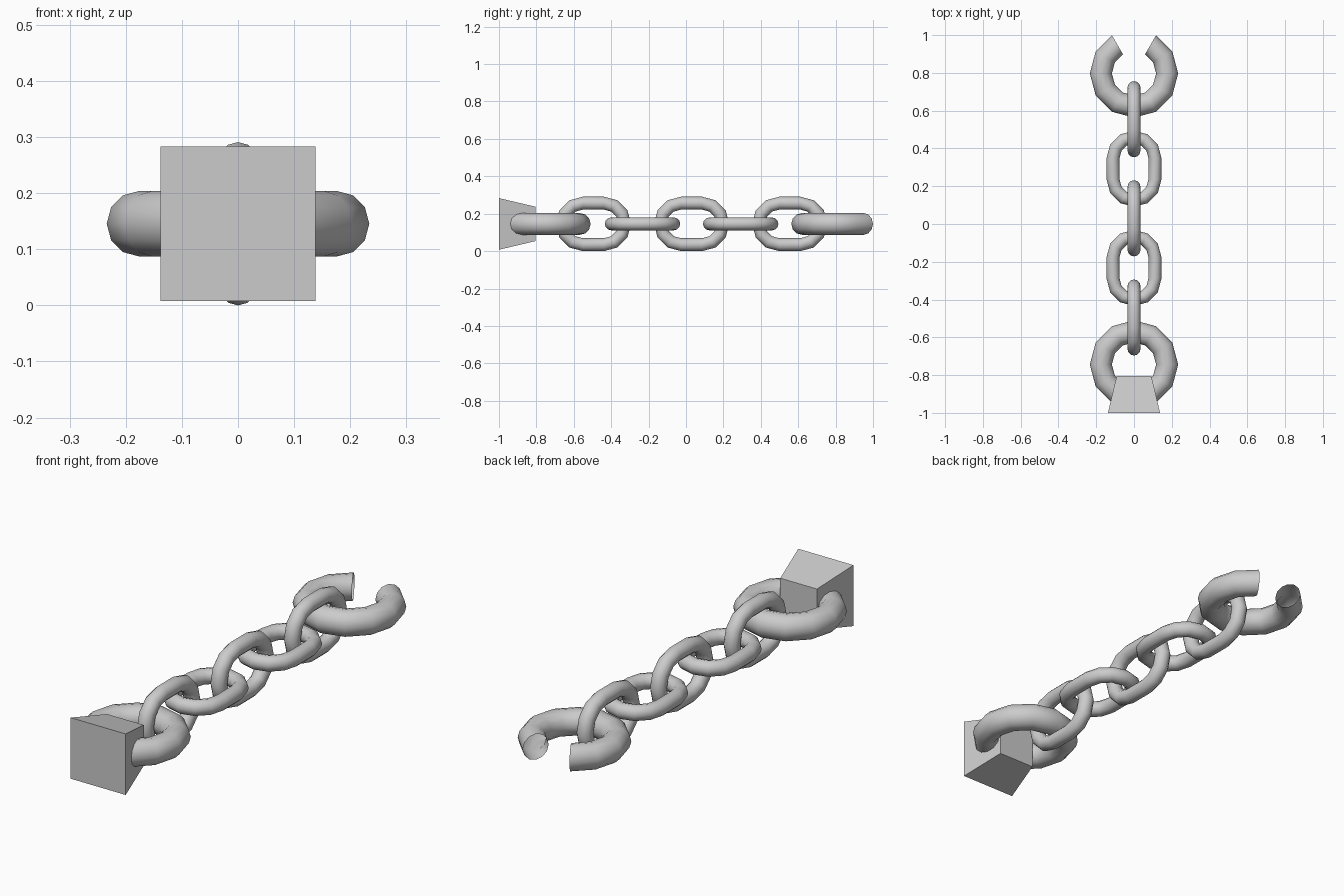
import bpy
from math import sin, cos, pi, radians

if "Cube" in bpy.data.objects:
    bpy.data.objects.remove(bpy.data.objects["Cube"])

CZ = 0.1455  # height of the chain axis


def tube(name, path, r, closed, vertical=False, sides=12):
    """Sweep a round section along (x, y, angle) stations lying in a plane."""
    verts, faces = [], []
    for px, py, a in path:
        for k in range(sides):
            t = 2 * pi * k / sides
            x = px + r * cos(t) * cos(a)
            y = py + r * cos(t) * sin(a)
            z = r * sin(t)
            verts.append((-z, y, x) if vertical else (x, y, z))
    n = len(path)
    for i in range(n if closed else n - 1):
        j = (i + 1) % n
        for k in range(sides):
            m = (k + 1) % sides
            faces.append((i * sides + k, j * sides + k, j * sides + m, i * sides + m))
    if not vertical:
        # the sweep order faces inward for flat rings
        faces = [f[::-1] for f in faces]
    else:
        faces = [f[::-1] for f in faces]
    me = bpy.data.meshes.new(name)
    me.from_pydata(verts, [], faces)
    me.shade_smooth()
    ob = bpy.data.objects.new(name, me)
    bpy.context.collection.objects.link(ob)
    return ob


def link_path(R=0.111, s=0.056):
    """Stadium outline: two half circles joined by straight sides."""
    pts = []
    for base, sy in ((0, s), (pi, -s)):
        for i in range(7):
            a = base + pi * i / 6
            pts.append((R * cos(a), sy + R * sin(a), a))
    return pts


def open_ring(name, y, gap_deg):
    """Thick ring with a 60 degree gap and open ends."""
    R = 0.1755
    angles = [radians(gap_deg + 30 + 30 * i) for i in range(11)]
    ob = tube(name, [(R * cos(a), R * sin(a), a) for a in angles], 0.0585, False)
    ob.location = (0, y, CZ)


# chain links, alternately upright and flat
for i in range(5):
    upright = i % 2 == 0
    link = tube(f"chain_link_{i + 1}", link_path(), 0.0345, True, upright)
    link.location = (0, -0.495 + 0.2625 * i, CZ)

# end rings
open_ring("back_open_ring", 0.797, 90)
open_ring("front_ring", -0.744, 270)

# tapered mounting block
verts = []
for y, h in ((-1.0, 0.138), (-0.805, 0.092)):
    verts += [(-h, y, CZ - h), (h, y, CZ - h), (h, y, CZ + h), (-h, y, CZ + h)]
faces = [(0, 1, 2, 3), (7, 6, 5, 4)]
faces += [(k, k + 4, (k + 1) % 4 + 4, (k + 1) % 4) for k in range(4)]
me = bpy.data.meshes.new("mounting_block")
me.from_pydata(verts, [], faces)
bpy.context.collection.objects.link(bpy.data.objects.new("mounting_block", me))
